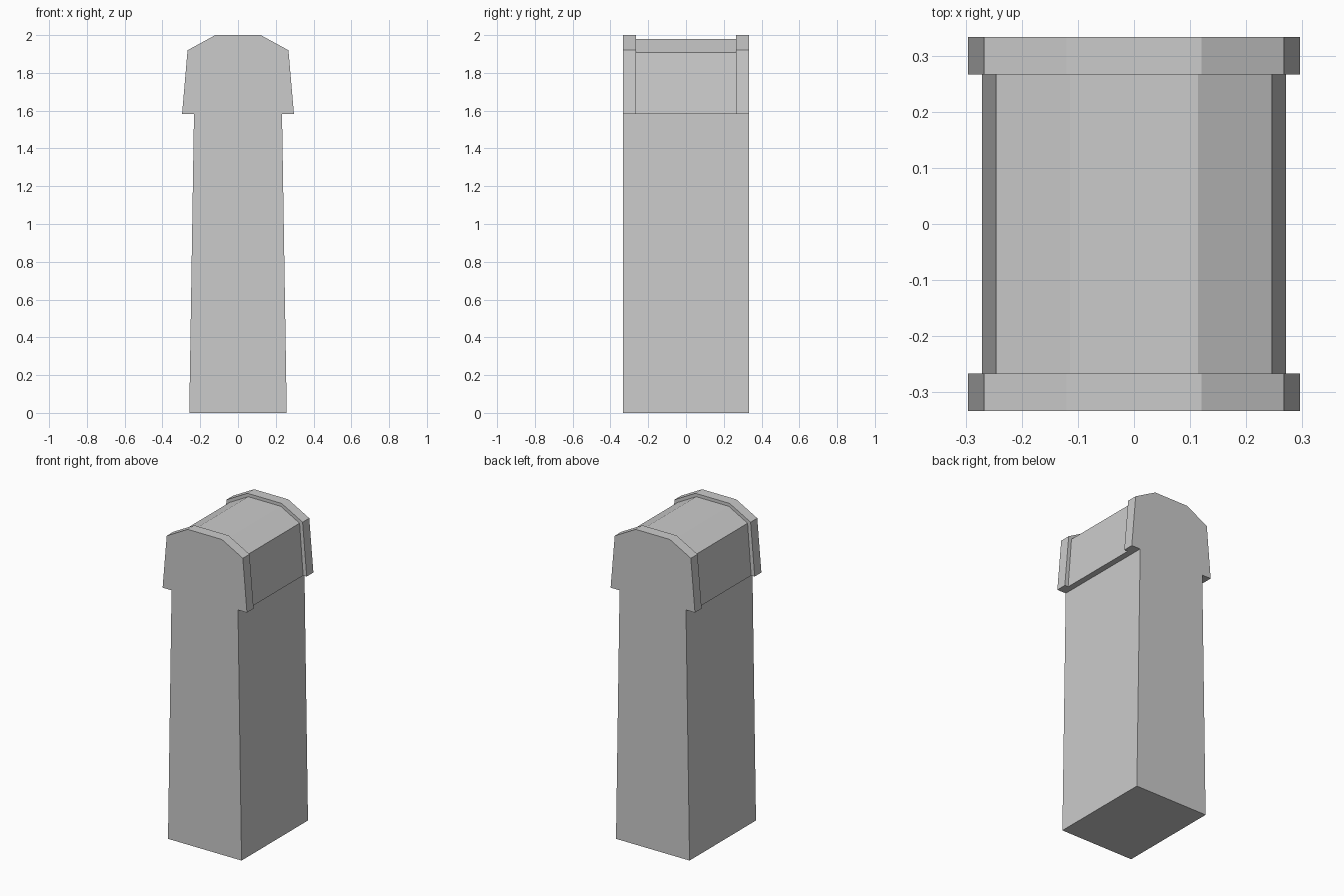
import bpy, bmesh

if "Cube" in bpy.data.objects:
    bpy.data.objects.remove(bpy.data.objects["Cube"])

HALF_DEPTH = 0.333   # outer end of each band
BAND_INNER = 0.266   # inner edge of each band


def outline(half_cap):
    """Closed symmetric section: tapered shaft below a faceted cap."""
    right = [(0.258, 0.0), (0.233, 1.583)] + half_cap
    return right + [(-x, z) for x, z in reversed(right)]


# Cap sections: raised end bands and the recessed middle
band = outline([(0.296, 1.583), (0.267, 1.92), (0.12, 2.0)])
middle = outline([(0.271, 1.583), (0.246, 1.908), (0.114, 1.98)])

# Sections along the depth, front to back
stations = [(-HALF_DEPTH, band), (-BAND_INNER, band), (-BAND_INNER, middle),
            (BAND_INNER, middle), (BAND_INNER, band), (HALF_DEPTH, band)]

bm = bmesh.new()
rings = [[bm.verts.new((x, y, z)) for x, z in section]
         for y, section in stations]

# Skin between sections, then close both ends
for a, b in zip(rings, rings[1:]):
    for i in range(len(a)):
        j = (i + 1) % len(a)
        bm.faces.new((a[i], a[j], b[j], b[i]))
bm.faces.new(rings[0])
bm.faces.new(rings[-1])

# Shared shaft points collapse; flat shaft sides become single faces
bmesh.ops.remove_doubles(bm, verts=bm.verts[:], dist=0.0005)
bmesh.ops.dissolve_degenerate(bm, edges=bm.edges[:], dist=0.0005)
bmesh.ops.dissolve_limit(bm, angle_limit=0.01,
                         verts=bm.verts[:], edges=bm.edges[:])
bmesh.ops.recalc_face_normals(bm, faces=bm.faces[:])

mesh = bpy.data.meshes.new("capped_post")
bm.to_mesh(mesh)
bm.free()
bpy.context.collection.objects.link(bpy.data.objects.new("capped_post", mesh))
